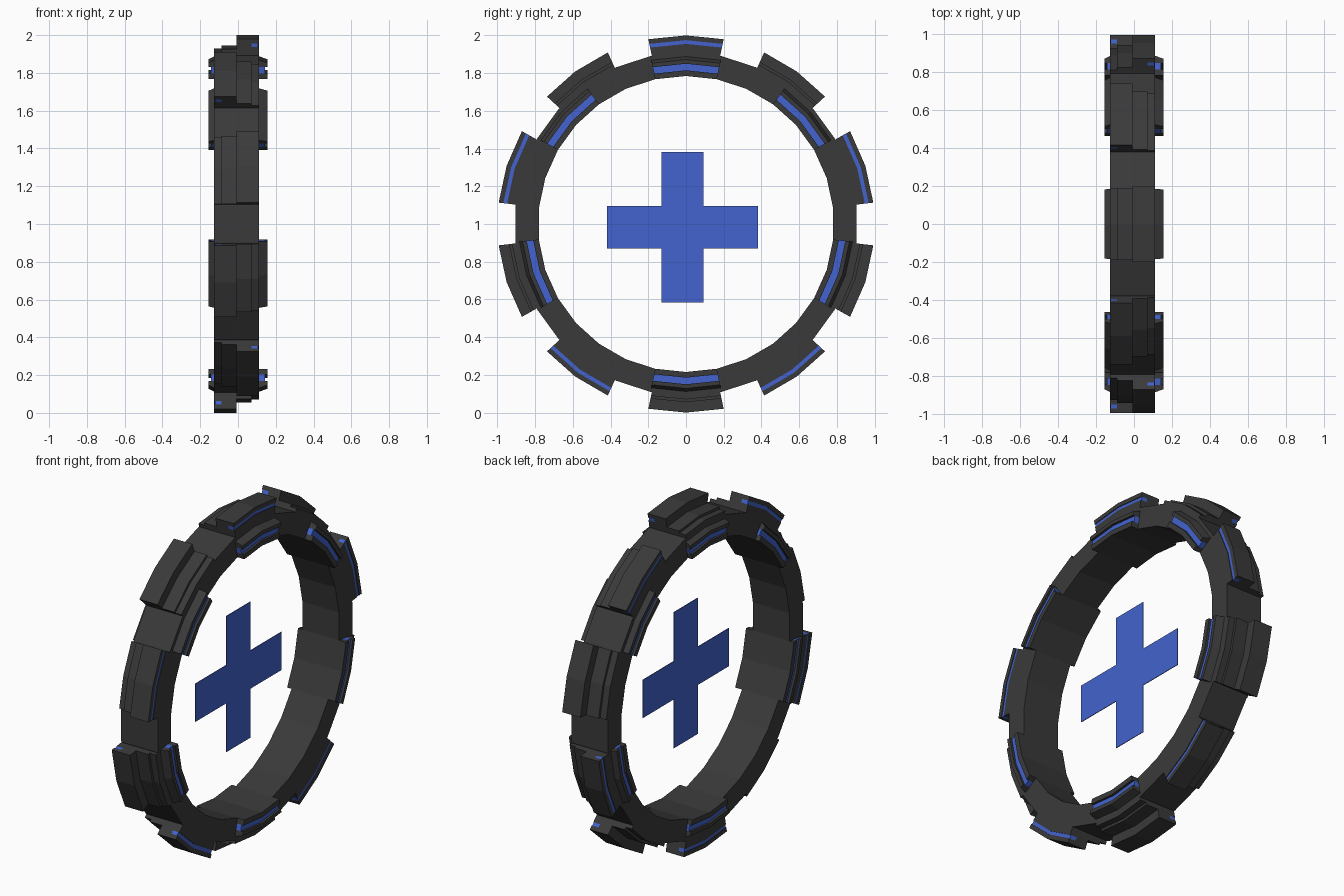
import bpy, bmesh, math
from mathutils import Vector

cube = bpy.data.objects.get("Cube")
if cube:
    bpy.data.objects.remove(cube, do_unlink=True)


def material(name, rgb):
    m = bpy.data.materials.new(name)
    m.use_nodes = True
    m.diffuse_color = (*rgb, 1)
    m.node_tree.nodes["Principled BSDF"].inputs["Base Color"].default_value = (*rgb, 1)
    return m


DARK = material("dark_grey", (0.042, 0.042, 0.042))
BLUE = material("bright_blue", (0.055, 0.125, 0.61))
MID = -0.008      # seam between the two halves
HALF = 0.119      # width of each half


def add_object(name, bm, mat):
    bmesh.ops.recalc_face_normals(bm, faces=bm.faces)
    mesh = bpy.data.meshes.new(name)
    bm.to_mesh(mesh)
    bm.free()
    mesh.materials.append(mat)
    ob = bpy.data.objects.new(name, mesh)
    bpy.context.collection.objects.link(ob)


def sweep(name, profile, side, mat, centre=0, reach=180, steps=2):
    """Turn a (distance from seam, radius) profile about the x axis."""
    bm = bmesh.new()
    full = reach == 180
    rows = []
    for i in range(steps if full else steps + 1):
        a = math.radians(centre - reach + 2 * reach * i / steps)
        rows.append([bm.verts.new((MID + side * d, r * math.sin(a), 1 + r * math.cos(a)))
                     for d, r in profile])
    n = len(profile)
    for i in range(steps):
        p, q = rows[i], rows[(i + 1) % len(rows)]
        for j in range(n):
            k = (j + 1) % n
            bm.faces.new((p[j], p[k], q[k], q[j]))
    if not full:
        bm.faces.new(rows[0])
        bm.faces.new(rows[-1])
    add_object(name, bm, mat)


def rect(d0, d1, r0, r1):
    return [(d0, r0), (d1, r0), (d1, r1), (d0, r1)]


def slotted(d0, slot, d1, r0, s0, s1, r1, bevel=0):
    """Block section with a channel cut into its outer side."""
    return [(d0, r0), (d1, r0), (d1, s0), (slot, s0), (slot, s1),
            (d1, s1), (d1, r1 - bevel), (d0, r1)]


# Main ring
sweep("ring_body", rect(-HALF, HALF, 0.785, 0.91), 1, DARK, steps=30)

for side, label in ((1, "left"), (-1, "right")):
    shift = 0 if side > 0 else 36
    for i in range(5):
        # Tall outer blocks with a blue strip in their channel
        a = 72 * i + shift
        sweep(f"{label}_tall_block_{i}",
              slotted(0, 0.08, HALF, 0.89, 0.955, 0.975, 1.0), side, DARK, a, 11.5)
        sweep(f"{label}_tall_strip_{i}",
              rect(0.075, HALF - 0.004, 0.955, 0.975), side, BLUE, a, 11.5)
        # Low stepped blocks beside the tall blocks of the other half
        low = [(0, 0.89), (HALF, 0.89), (HALF, 0.93), (0.08, 0.93), (0.08, 0.945), (0, 0.945)]
        sweep(f"{label}_low_block_{i}", low, side, DARK, a + 36, 11.5)

    # Side plates with a blue strip in their channel
    outer = 0.156 - side * MID
    for i, a in enumerate((0, 48, 108, 180, 252, 312)):
        sweep(f"{label}_side_plate_{i}",
              slotted(HALF - 0.005, HALF, outer, 0.785, 0.815, 0.85, 0.89, 0.018),
              side, DARK, a, 12)
        sweep(f"{label}_side_strip_{i}",
              rect(HALF - 0.002, outer - 0.014, 0.815, 0.85), side, BLUE, a, 12)

# Central cross plate
w, l = 0.112, 0.4
outline = []
for turn in range(4):
    c, s = ((1, 0), (0, 1), (-1, 0), (0, -1))[turn]
    for y, z in ((l, -w), (l, w), (w, w)):
        outline.append((y * c - z * s, y * s + z * c))
bm = bmesh.new()
face = bm.faces.new([bm.verts.new((0.013, y - 0.018, z + 0.983)) for y, z in outline])
new = bmesh.ops.extrude_face_region(bm, geom=[face])["geom"]
bmesh.ops.translate(bm, vec=Vector((0.004, 0, 0)),
                    verts=[g for g in new if isinstance(g, bmesh.types.BMVert)])
add_object("centre_cross", bm, BLUE)
